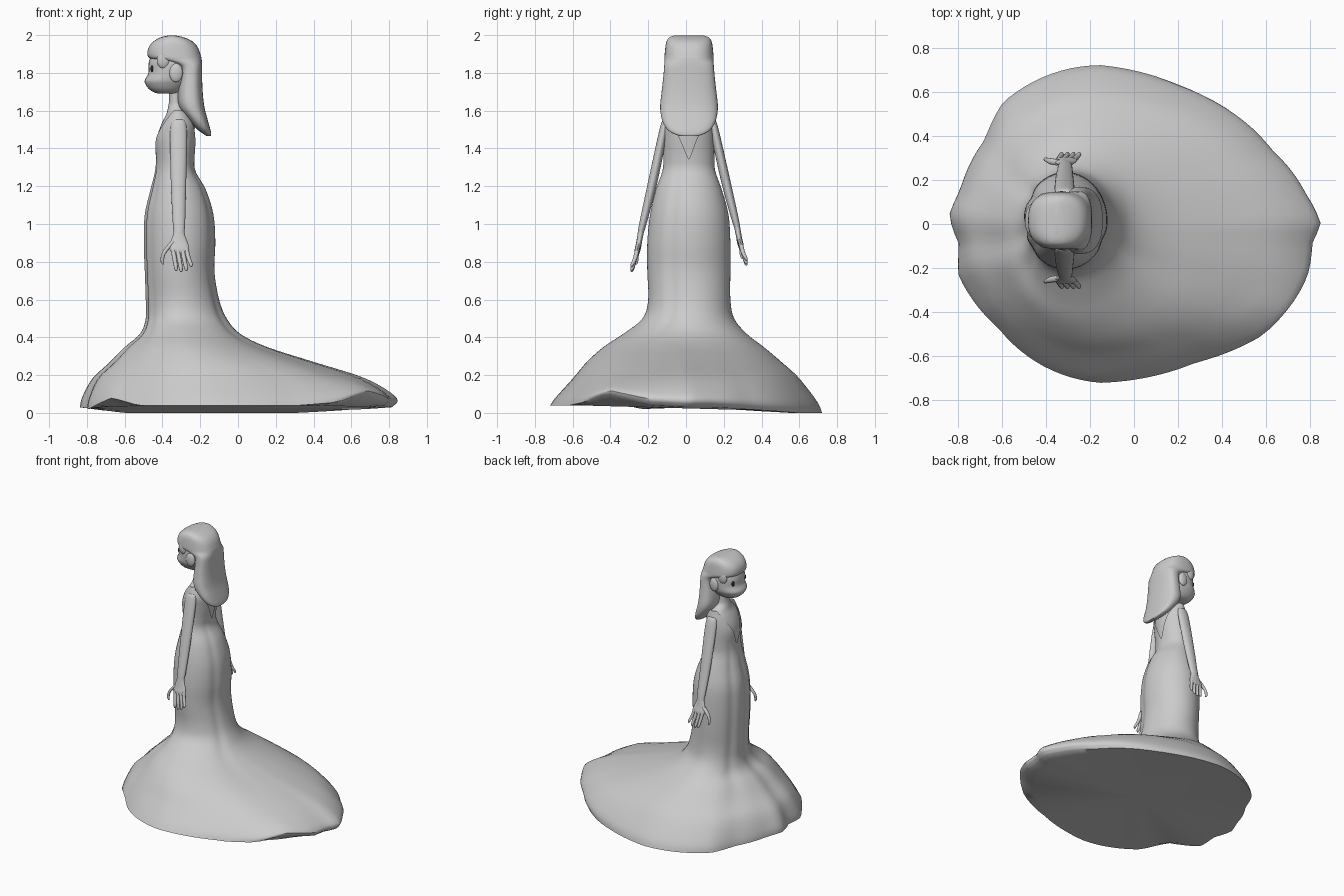
import bpy, bmesh, math

if "Cube" in bpy.data.objects:
    bpy.data.objects.remove(bpy.data.objects["Cube"])

YC = 0.016  # symmetry line of the figure


def smooth(rings, t):
    """Catmull-Rom sample of a list of rings at index t."""
    i = min(int(t), len(rings) - 2)
    f = t - i
    a, b, c, d = (rings[max(0, min(len(rings) - 1, k))] for k in (i - 1, i, i + 1, i + 2))
    return [q + 0.5 * f * (r - p + f * (2 * p - 5 * q + 4 * r - s + f * (3 * (q - r) + s - p)))
            for p, q, r, s in zip(a, b, c, d)]


def lerp_table(table, deg):
    for (a, u), (b, v) in zip(table, table[1:]):
        if a <= deg <= b:
            return u + (v - u) * (deg - a) / (b - a)
    return table[-1][1]


def loft(name, rings, n=24, sub=3, power=2.0, warp=None, tmap=None, cap_top=True, floor=None):
    """Skin rings (z, x0, x1, y0, y1, cx); cx is where the ring is widest."""
    rings = [r if len(r) == 6 else (*r, (r[1] + r[2]) / 2) for r in rings]
    bm = bmesh.new()
    rows = []
    steps = (len(rings) - 1) * sub
    for k in range(steps + 1):
        row = []
        for j in range(n):
            a = 2 * math.pi * j / n
            t = k / sub
            if tmap:
                t = tmap(t, a)
            z, x0, x1, y0, y1, cx = smooth(rings, t)
            c, s = math.cos(a), math.sin(a)
            c = math.copysign(abs(c) ** (2 / power), c)
            s = math.copysign(abs(s) ** (2 / power), s)
            cy = (y0 + y1) / 2
            dx = c * (x1 - cx if c > 0 else cx - x0)
            dy = s * (y1 - y0) / 2
            if warp:
                f, z = warp(math.degrees(a), z)
                dx, dy = dx * f, dy * f
            row.append(bm.verts.new((cx + dx, cy + dy, z)))
        rows.append(row)
    if floor:  # inset ring lying on a sloping underside
        rows.insert(0, [bm.verts.new((v.co.x * .9, v.co.y * .9, floor(v.co.y * .9)))
                        for v in rows[0]])
    for r, q in zip(rows, rows[1:]):
        for j in range(n):
            bm.faces.new((r[j], r[(j + 1) % n], q[(j + 1) % n], q[j]))
    for r in ([rows[0], rows[-1]] if cap_top else [rows[0]]):
        co = sum((v.co for v in r), r[0].co * 0) / n
        m = bm.verts.new(co)
        for j in range(n):
            bm.faces.new((r[j], r[(j + 1) % n], m))
    bmesh.ops.recalc_face_normals(bm, faces=bm.faces)
    me = bpy.data.meshes.new(name)
    bm.to_mesh(me)
    bm.free()
    ob = bpy.data.objects.new(name, me)
    bpy.context.collection.objects.link(ob)
    finish(ob)
    return ob


def finish(ob):
    bpy.ops.object.select_all(action='DESELECT')
    ob.select_set(True)
    bpy.context.view_layer.objects.active = ob
    bpy.ops.object.shade_smooth_by_angle(angle=math.radians(50))


def ball(name, loc, size):
    bpy.ops.mesh.primitive_uv_sphere_add(segments=20, ring_count=12, location=loc)
    ob = bpy.context.object
    ob.name = name
    ob.scale = size
    finish(ob)
    return ob


# Gown: fitted body, flared hem with a train towards +x
gown = [(.03, -.84, .815, -.72, .72, -.15), (.08, -.83, .84, -.685, .695, -.15),
        (.18, -.775, .68, -.60, .605, -.17), (.27, -.68, .40, -.525, .505, -.20),
        (.35, -.60, .15, -.435, .41, -.25), (.42, -.52, .01, -.33, .32, -.28),
        (.50, -.49, -.06, -.23, .255, -.30), (.60, -.49, -.10, -.20, .235),
        (.75, -.495, -.125, -.205, .235), (.90, -.50, -.12, -.205, .235),
        (1.05, -.495, -.13, -.19, .225), (1.18, -.465, -.17, -.16, .19),
        (1.28, -.44, -.225, -.125, .155), (1.35, -.435, -.23, -.12, .15),
        (1.45, -.44, -.22, -.125, .15), (1.53, -.415, -.22, -.125, .15),
        (1.60, -.375, -.26, -.105, .135)]
hem_radius = [(0, 1), (12, .95), (31, .91), (68, .95), (90, 1), (130, 1), (145, .93),
              (167, .95), (177, 1), (188, .94), (199, .99), (224, .94), (246, .97), (270, 1),
              (297, .98), (316, 1.03), (340, 1), (352, .97), (360, 1)]
hem_height = [(0, .03), (12, .03), (60, 0), (130, 0), (177, .03), (200, .02), (218, .08),
              (235, .04), (300, .04), (312, .055), (325, .10), (345, .04), (360, .03)]


def drape(deg, z):
    w = max(0, min(1, (.45 - z) / .38))
    f = 1 + (lerp_table(hem_radius, deg) - 1) * w
    fold = min(1, max(0, (z - .2) / .2)) * max(0, min(1, (1.4 - z) / .2))
    for c, amp in ((150, .05), (190, .06), (215, .03), (335, .04)):
        f -= amp * fold * math.exp(-((deg - c) / 9) ** 2)
    lift = max(0, min(1, (.2 - z) / .17))
    return f, z + lift * (lerp_table(hem_height, deg) - .03)


def neckline(t, a):
    end = 12.9 + 3.1 * min(1, abs(math.sin(a)) * 1.1)
    return t if t < 11 else 11 + (t - 11) * (end - 11) / 5


loft("gown", gown, n=96, sub=4, warp=drape, tmap=neckline, cap_top=False,
     floor=lambda y: .024 - .028 * y)

# Torso and neck inside the gown
loft("torso", [(1.2, -.44, -.20, -.13, .16), (1.30, -.425, -.24, -.11, .14),
               (1.45, -.428, -.232, -.115, .14), (1.53, -.405, -.23, -.12, .147),
               (1.58, -.38, -.25, -.09, .12), (1.62, -.37, -.28, -.04, .07),
               (1.66, -.365, -.30, -.03, .06), (1.73, -.37, -.29, -.03, .06)], n=32)

# Head with chin and full cheeks
loft("head", [(1.69, -.41, -.33, YC - .03, YC + .03), (1.695, -.44, -.31, YC - .06, YC + .06),
              (1.715, -.472, -.28, YC - .085, YC + .085), (1.745, -.492, -.25, YC - .105, YC + .105),
              (1.765, -.492, -.24, YC - .113, YC + .113), (1.80, -.474, -.23, YC - .118, YC + .118),
              (1.86, -.472, -.23, YC - .118, YC + .118), (1.94, -.44, -.24, YC - .10, YC + .10)],
     n=32, power=2.3)

# Hair: fringe and crown, then a long fall down the back
hair = [(1.465, -.165, -.145, .04), (1.475, -.18, -.142, .075), (1.50, -.215, -.146, .115),
        (1.55, -.26, -.16, .143), (1.62, -.312, -.178, .153), (1.70, -.318, -.187, .145),
        (1.78, -.31, -.19, .136), (1.84, -.325, -.19, .131), (1.87, -.44, -.192, .13),
        (1.885, -.477, -.195, .13), (1.93, -.475, -.21, .126), (1.965, -.45, -.238, .12),
        (1.988, -.41, -.285, .105), (1.997, -.375, -.325, .08)]
loft("hair", [(z, a, b, YC - h, YC + h) for z, a, b, h in hair], n=40, power=2.6)

# Arms, hands, ears and eyes on both sides
arm = [(1.555, -.33, -.30, .11, .13), (1.54, -.352, -.278, .105, .145), (1.45, -.36, -.27, .12, .168),
       (1.2, -.355, -.275, .172, .222), (1.0, -.345, -.28, .225, .264), (.95, -.342, -.283, .24, .272),
       (.90, -.36, -.265, .25, .28), (.865, -.362, -.258, .26, .288), (.845, -.345, -.27, .265, .285)]
fingers = [(-.345, -.328, .752), (-.322, -.302, .746), (-.297, -.275, .752), (-.275, -.249, .772)]
dark = bpy.data.materials.new("dark")
dark.diffuse_color = (.02, .02, .02, 1)
dark.use_nodes = True
dark.node_tree.nodes["Principled BSDF"].inputs["Base Color"].default_value = dark.diffuse_color


def sided(name, rings, s, n):
    rise = .035 if s > 0 else 0
    out = []
    for z, a, b, c, d in rings:
        y0, y1 = sorted((YC + s * c, YC + s * d))
        out.append((z + rise * (1.55 - z) / .8, a, b, y0, y1))
    loft(name, out, n=n)


def digit(points):
    """Rings for a finger from (x, y, z, radius)."""
    return [(z, x - r, x + r, y - r, y + r) for x, y, z, r in points]


for s, side in ((-1, "right"), (1, "left")):
    sided(side + "_arm", arm, s, 20)
    for i, (xa, xb, zb) in enumerate(fingers):
        sided(f"{side}_finger_{i + 1}", digit([
            (xa, .272, .875, .012), (xa * .5 + xb * .5, .285, .82, .012),
            (xb, .30, zb + .015, .010), (xb, .304, zb, .004)]), s, 10)
    sided(side + "_thumb", digit([
        (-.34, .262, .91, .014), (-.375, .268, .87, .014),
        (-.397, .275, .835, .010), (-.40, .278, .80, .009), (-.395, .28, .785, .004)]), s, 10)
    ball(side + "_ear", (-.328, YC + s * .115, 1.80), (.036, .018, .05))
    ball(side + "_temple_lock", (-.395, YC + s * .108, 1.868), (.035, .018, .045))
    eye = ball(side + "_eye", (-.453, YC + s * .068, 1.822), (.010, .013, .02))
    eye.data.materials.append(dark)
